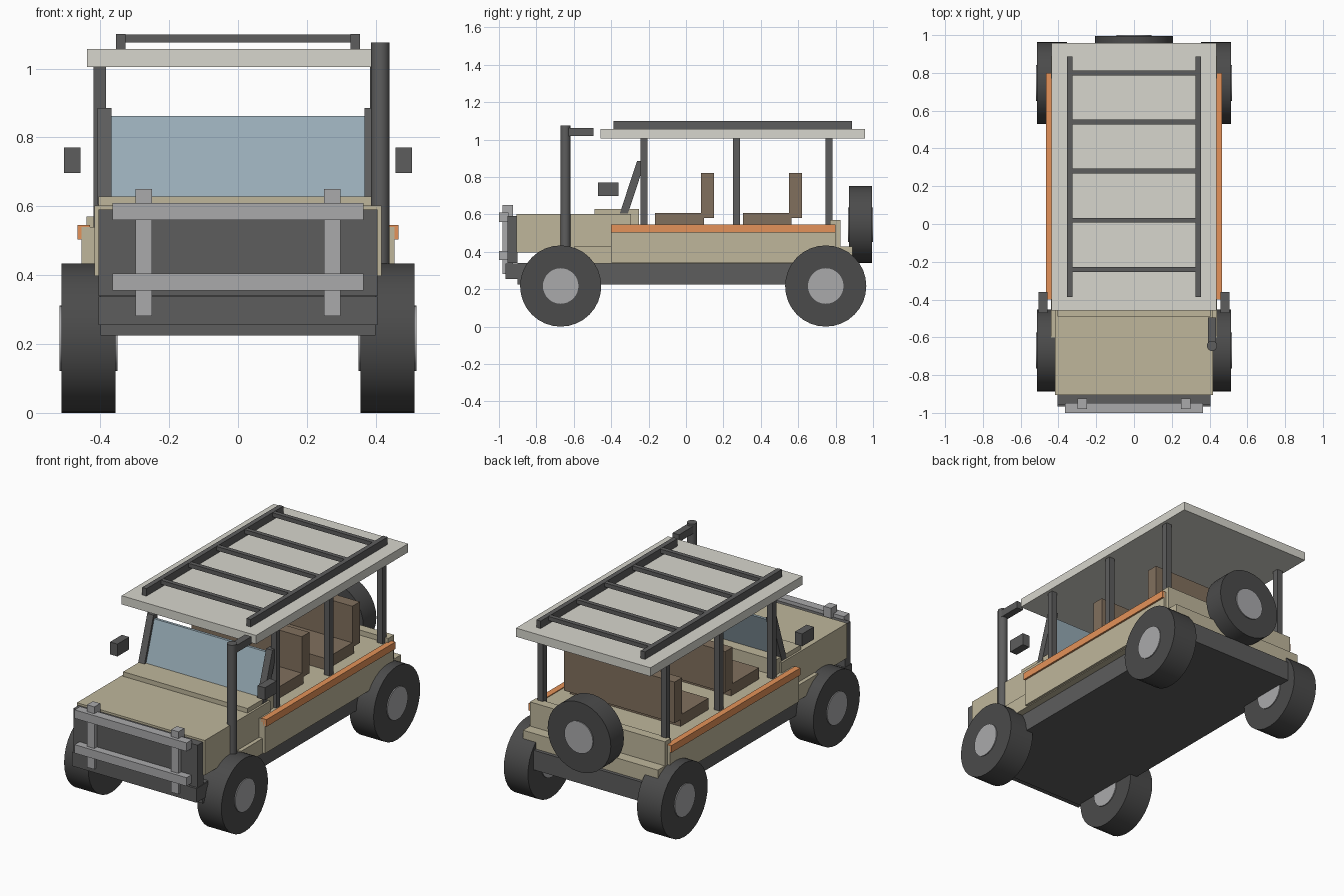
import bpy, math
from mathutils import Matrix

if "Cube" in bpy.data.objects:
    bpy.data.objects.remove(bpy.data.objects["Cube"])


def material(name, rgb):
    m = bpy.data.materials.new(name)
    m.diffuse_color = (*rgb, 1)
    m.use_nodes = True
    m.node_tree.nodes["Principled BSDF"].inputs["Base Color"].default_value = m.diffuse_color
    return m


TAN = material("tan_paint", (0.52, 0.47, 0.33))
DARK = material("dark_metal", (0.11, 0.11, 0.11))
RUBBER = material("rubber", (0.07, 0.07, 0.07))
STEEL = material("steel", (0.4, 0.4, 0.41))
ORANGE = material("orange_trim", (0.78, 0.29, 0.10))
BROWN = material("seat_leather", (0.22, 0.16, 0.11))
ROOF = material("pale_roof", (0.68, 0.67, 0.61))
GLASS = material("glass", (0.32, 0.42, 0.48))


def box(name, x, y, z, mat):
    """Box from (min, max) ranges."""
    bpy.ops.mesh.primitive_cube_add(size=1)
    o = bpy.context.object
    o.name = name
    o.data.transform(Matrix.Diagonal((x[1] - x[0], y[1] - y[0], z[1] - z[0], 1)))
    o.location = [(r[0] + r[1]) / 2 for r in (x, y, z)]
    o.data.materials.append(mat)
    return o


def wide(name, half, y, z, mat):
    return box(name, (-half, half), y, z, mat)


def pair(name, x, y, z, mat):
    return [box("right_" + name, x, y, z, mat),
            box("left_" + name, (-x[1], -x[0]), y, z, mat)]


def cylinder(name, loc, radius, depth, mat, rot=(0, 0, 0)):
    bpy.ops.mesh.primitive_cylinder_add(vertices=32, radius=radius, depth=depth,
                                        location=loc, rotation=rot)
    o = bpy.context.object
    o.name = name
    o.data.materials.append(mat)
    bpy.ops.object.shade_smooth_by_angle()


def slanted(name, x, y0, y1, z0, z1, thick, mat):
    """Box leaning back from y0 at the bottom to y1 at the top."""
    o = box(name, x, (y0 - thick / 2, y0 + thick / 2), (z0, z1), mat)
    k = (y1 - y0) / (z1 - z0)
    for v in o.data.vertices:
        v.co.y += k * (v.co.z + (z1 - z0) / 2)


# Chassis and bodywork
wide("chassis", 0.40, (-0.90, 0.91), (0.225, 0.34), DARK)
wide("lower_body", 0.44, (-0.60, 0.89), (0.338, 0.428), TAN)
wide("body_tub", 0.455, (-0.40, 0.80), (0.342, 0.54), TAN)
wide("tailgate", 0.44, (0.77, 0.825), (0.42, 0.57), TAN)
wide("hood", 0.417, (-0.905, -0.295), (0.397, 0.602), TAN)
wide("cowl", 0.405, (-0.49, -0.25), (0.53, 0.629), TAN)
pair("side_trim", (0.43, 0.466), (-0.40, 0.80), (0.503, 0.545), ORANGE)

# Front end
wide("grille", 0.405, (-0.955, -0.90), (0.34, 0.59), DARK)
wide("front_bumper", 0.405, (-0.965, -0.86), (0.255, 0.338), DARK)
for i, z in enumerate((0.355, 0.56)):
    wide(f"bull_bar_{i}", 0.365, (-1.0, -0.948), (z, z + 0.05), STEEL)
pair("bull_bar_upright", (0.25, 0.298), (-0.98, -0.925), (0.282, 0.65), STEEL)

# Windshield and mirrors
for name, x in (("right", (0.367, 0.408)), ("left", (-0.408, -0.367))):
    slanted(name + "_windshield_post", x, -0.332, -0.24, 0.605, 0.885, 0.044, DARK)
slanted("windshield", (-0.37, 0.37), -0.325, -0.248, 0.625, 0.862, 0.016, GLASS)
pair("mirror", (0.457, 0.505), (-0.47, -0.36), (0.697, 0.77), DARK)

# Bench seats
for i, y in enumerate((-0.165, 0.305)):
    wide(f"seat_cushion_{i}", 0.36, (y, y + 0.26), (0.53, 0.607), BROWN)
    wide(f"seat_back_{i}", 0.36, (y + 0.245, y + 0.315), (0.58, 0.822), BROWN)

# Roof, pillars and rack
for y in (-0.225, 0.27, 0.765):
    pair("roof_pillar", (0.384, 0.42), (y - 0.018, y + 0.018), (0.53, 1.01), DARK)
wide("roof", 0.438, (-0.458, 0.957), (1.005, 1.056), ROOF)
pair("rack_rail", (0.326, 0.354), (-0.387, 0.887), (1.055, 1.1), DARK)
for i in range(5):
    y = -0.24 + i * 0.26
    wide(f"rack_bar_{i}", 0.335, (y - 0.013, y + 0.013), (1.075, 1.099), DARK)

# Snorkel
cylinder("snorkel_pipe", (0.413, -0.645, 0.74), 0.027, 0.67, DARK)
box("snorkel_head", (0.392, 0.434), (-0.645, -0.495), (1.02, 1.063), DARK)

# Road wheels and spare wheel
side = (0, math.pi / 2, 0)
for y in (-0.67, 0.747):
    for s in (-1, 1):
        cylinder("tyre", (s * 0.434, y, 0.217), 0.217, 0.157, RUBBER, side)
        cylinder("hub", (s * 0.434, y, 0.217), 0.095, 0.168, STEEL, side)
back = (math.pi / 2, 0, 0)
cylinder("spare_tyre", (0, 0.933, 0.545), 0.206, 0.122, RUBBER, back)
cylinder("spare_hub", (0, 0.933, 0.545), 0.093, 0.134, STEEL, back)
